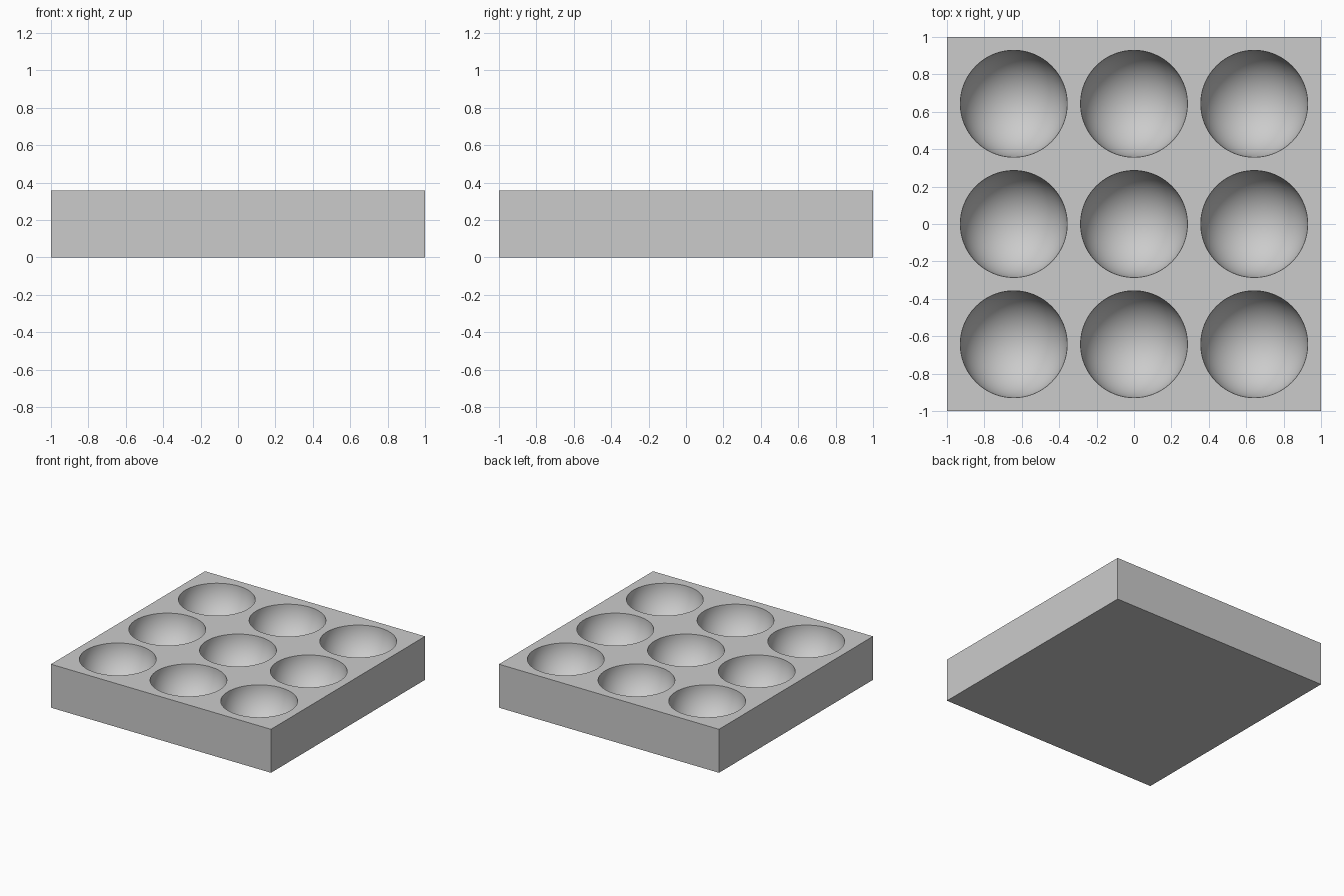
import bpy
import bmesh
from mathutils import Matrix, Vector

old = bpy.data.objects.get("Cube")
if old:
    bpy.data.objects.remove(old, do_unlink=True)

UNIT = 1 / 14                 # wall thickness between pits
RADIUS = 4 * UNIT
PITCH = 2 * RADIUS + UNIT
HEIGHT = RADIUS + UNIT

grey = bpy.data.materials.new("plain grey")
grey.use_nodes = True
colour = (0.6, 0.6, 0.6, 1)
grey.diffuse_color = colour
grey.node_tree.nodes["Principled BSDF"].inputs["Base Color"].default_value = colour


def make_object(name, bm):
    mesh = bpy.data.meshes.new(name)
    bm.to_mesh(mesh)
    bm.free()
    mesh.materials.append(grey)
    obj = bpy.data.objects.new(name, mesh)
    bpy.context.collection.objects.link(obj)
    return obj


# Square block
bm = bmesh.new()
bmesh.ops.create_cube(bm, size=1, matrix=Matrix.Translation((0, 0, HEIGHT / 2))
                      @ Matrix.Diagonal((2, 2, HEIGHT, 1)))
tray = make_object("tray", bm)

# Three by three grid of spheres, centred on the top face
bm = bmesh.new()
for col in (-1, 0, 1):
    for row in (-1, 0, 1):
        centre = Vector((col * PITCH, row * PITCH, HEIGHT))
        bmesh.ops.create_uvsphere(bm, u_segments=96, v_segments=48, radius=RADIUS,
                                  matrix=Matrix.Translation(centre))
cutter = make_object("pit_cutter", bm)
cutter.hide_render = True

# Carve the hemispherical pits
cut = tray.modifiers.new("pits", "BOOLEAN")
cut.operation = "DIFFERENCE"
cut.solver = "EXACT"
cut.object = cutter
bpy.ops.object.select_all(action="DESELECT")
tray.select_set(True)
bpy.context.view_layer.objects.active = tray
bpy.ops.object.modifier_apply(modifier=cut.name)
bpy.data.objects.remove(cutter, do_unlink=True)

# Smooth pits with crisp rims and block edges
bpy.ops.object.shade_smooth_by_angle(angle=0.6)
